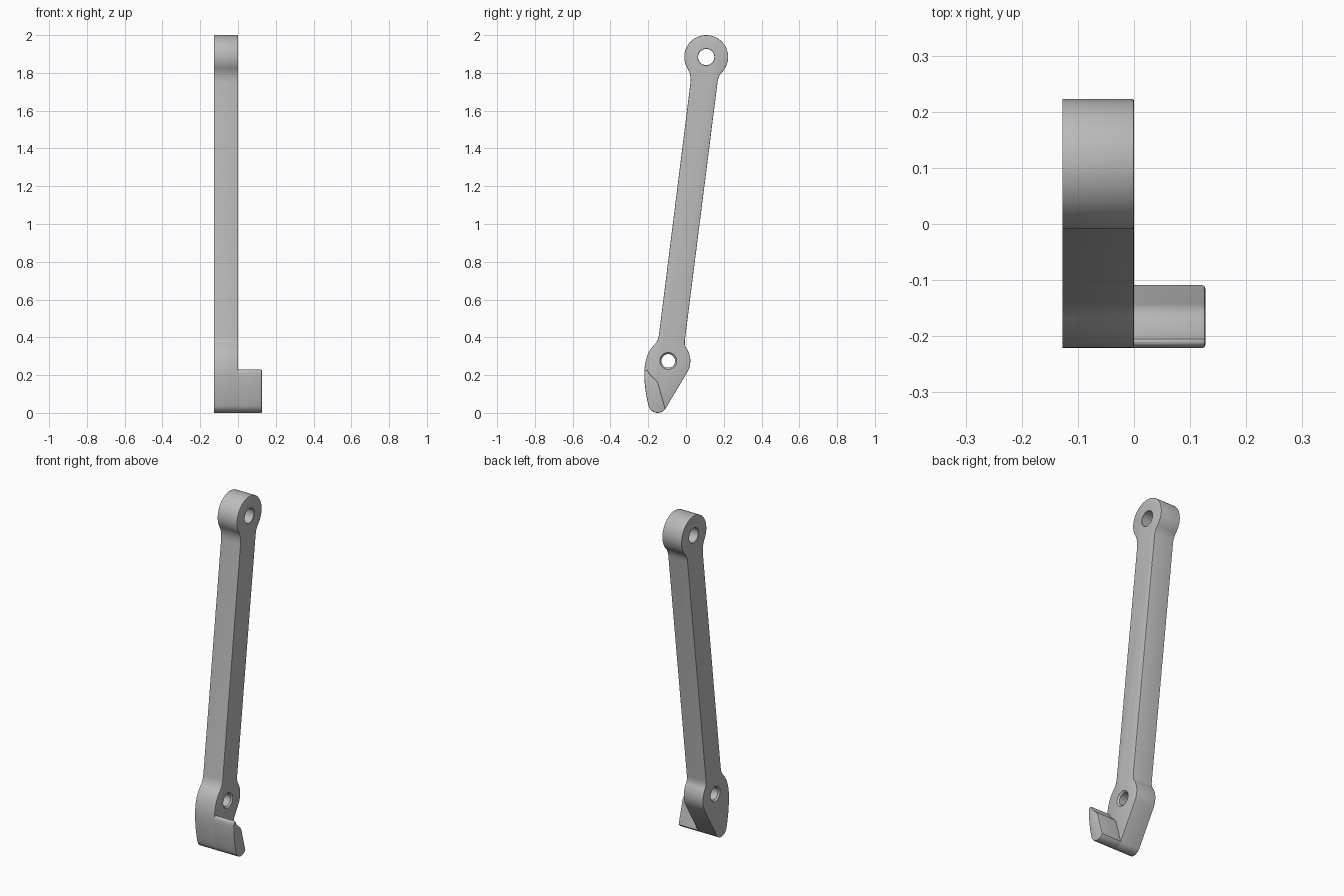
import bpy, bmesh, math
from mathutils import Vector

cube = bpy.data.objects.get("Cube")
if cube:
    bpy.data.objects.remove(cube, do_unlink=True)

grey = bpy.data.materials.new("plain grey")
grey.use_nodes = True
grey.diffuse_color = (0.5, 0.5, 0.5, 1)
grey.node_tree.nodes["Principled BSDF"].inputs["Base Color"].default_value = (0.5, 0.5, 0.5, 1)

TOP = (0.107, 1.884)       # upper pivot centre (y, z)
LOW = (-0.094, 0.275)      # lower pivot centre
BACK, FACE, TAB_END = -0.127, 0.0, 0.127


def arc(centre, r, start, end, n):
    angles = [math.radians(start + (end - start) * i / n) for i in range(n + 1)]
    return [(centre[0] + r * math.cos(a), centre[1] + r * math.sin(a)) for a in angles]


def bend(a, b, c, n=8):
    a, b, c = Vector(a), Vector(b), Vector(c)
    return [tuple(a.lerp(b, i / n).lerp(b.lerp(c, i / n), i / n)) for i in range(n + 1)]


def plate(name, outline, x0, x1, chamfer):
    """Extrude a (y, z) outline along x and round the rim of its +x face."""
    pts = [p for i, p in enumerate(outline)
           if (Vector(p) - Vector(outline[i - 1])).length > 0.001]
    bm = bmesh.new()
    face = bm.faces.new([bm.verts.new((x0, y, z)) for y, z in pts])
    extruded = bmesh.ops.extrude_face_region(bm, geom=[face])["geom"]
    bmesh.ops.translate(bm, vec=(x1 - x0, 0, 0),
                        verts=[v for v in extruded if isinstance(v, bmesh.types.BMVert)])
    bmesh.ops.recalc_face_normals(bm, faces=bm.faces)
    rim = [e for e in bm.edges if all(v.co.x > x1 - 1e-5 for v in e.verts)]
    bmesh.ops.bevel(bm, geom=rim, offset=chamfer, segments=2, profile=0.5, affect="EDGES")
    return finish(name, bm)


def finish(name, bm):
    mesh = bpy.data.meshes.new(name)
    bm.to_mesh(mesh)
    bm.free()
    obj = bpy.data.objects.new(name, mesh)
    bpy.context.collection.objects.link(obj)
    mesh.materials.append(grey)
    return obj


def activate(obj):
    bpy.ops.object.select_all(action="DESELECT")
    obj.select_set(True)
    bpy.context.view_layer.objects.active = obj


def drill(obj, centre, r, rim):
    """Cut a hole along x, flared by rim at both faces."""
    rings = [(BACK - 0.01, r + rim + 0.01), (BACK + rim, r), (FACE - rim, r),
             (FACE + 0.01, r + rim + 0.01)]
    bm = bmesh.new()
    loops = [[bm.verts.new((x, y, z)) for y, z in arc(centre, rad, 0, 360, 48)[:-1]]
             for x, rad in rings]
    for a, b in zip(loops, loops[1:]):
        for i in range(len(a)):
            bm.faces.new((a[i - 1], a[i], b[i], b[i - 1]))
    bm.faces.new(loops[0])
    bm.faces.new(loops[-1])
    bmesh.ops.recalc_face_normals(bm, faces=bm.faces)
    cutter = finish("hole_cutter", bm)
    cutter.hide_render = True
    mod = obj.modifiers.new("hole", "BOOLEAN")
    mod.operation, mod.solver, mod.object = "DIFFERENCE", "EXACT", cutter
    activate(obj)
    bpy.ops.object.modifier_apply(modifier=mod.name)
    bpy.data.objects.remove(cutter, do_unlink=True)


# Rounded tip and front curve, shared by the arm and the side tab
tip = arc((-0.15, 0.05), 0.05, -35, -165, 14)
front_curve = bend(tip[-1], (-0.22, 0.12), (-0.221, 0.21))

# Arm: upper eye, straight bar, lower eye and pointed toe
outline = arc(TOP, 0.116, 213, -42, 48)
outline += bend(outline[-1], (0.172, 1.787), (0.167, 1.75))
outline += bend((-0.006, 0.385), (-0.009, 0.353), (0.006, 0.336))
outline += arc(LOW, 0.117, 31, -31, 14)
outline += tip + front_curve
outline += bend(front_curve[-1], (-0.219, 0.31), (-0.168, 0.36))
outline += bend((-0.168, 0.36), (-0.148, 0.38), (-0.143, 0.415))
outline += bend((0.024, 1.75), (0.027, 1.79), outline[0])
arm = plate("lever_arm", outline, BACK, FACE, 0.003)
drill(arm, TOP, 0.043, 0.002)
drill(arm, LOW, 0.036, 0.009)

# Side tab: hooked foot standing out from the toe
hook = tip + front_curve
hook += bend((-0.22, 0.215), (-0.217, 0.232), (-0.205, 0.228), 4)
hook += bend((-0.205, 0.228), (-0.188, 0.197), (-0.165, 0.18))
hook += bend((-0.165, 0.18), (-0.147, 0.165), (-0.142, 0.14))
tab = plate("side_tab", hook, FACE - 0.004, TAB_END, 0.005)

for part in (arm, tab):
    activate(part)
    bpy.ops.object.shade_smooth_by_angle(angle=math.radians(30))
